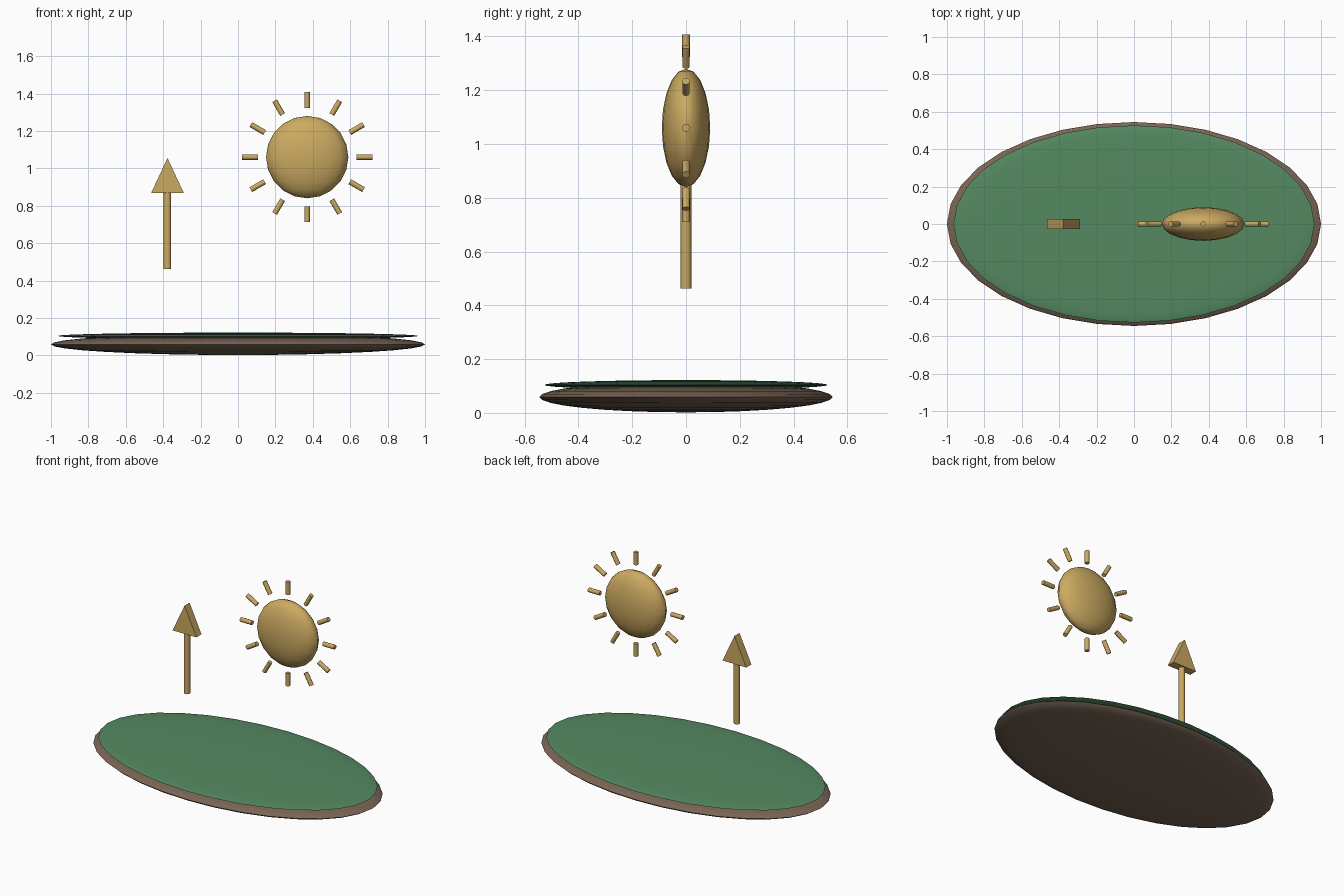
import bpy, bmesh, math
from mathutils import Matrix, Vector

if "Cube" in bpy.data.objects:
    bpy.data.objects.remove(bpy.data.objects["Cube"])


def mat(name, c):
    m = bpy.data.materials.new(name)
    m.diffuse_color = (*c, 1)
    m.use_nodes = True
    m.node_tree.nodes["Principled BSDF"].inputs["Base Color"].default_value = m.diffuse_color
    return m


earth = mat("earth", (0.19, 0.13, 0.09))
grass = mat("grass", (0.09, 0.25, 0.12))
gold = mat("gold", (0.60, 0.40, 0.12))


def finish(ob, name, material, smooth=True):
    ob.name = name
    ob.data.materials.append(material)
    if smooth:
        bpy.ops.object.shade_smooth_by_angle(angle=math.radians(40))
    return ob


def ellipsoid(name, loc, radii, seg, rings, material):
    bpy.ops.mesh.primitive_uv_sphere_add(segments=seg, ring_count=rings, radius=1, location=loc)
    ob = bpy.context.object
    ob.scale = radii
    bpy.ops.object.transform_apply(location=False, rotation=False, scale=True)
    return finish(ob, name, material)


def rod(name, a, b, r, sides, material):
    a, b = Vector(a), Vector(b)
    d = b - a
    bpy.ops.mesh.primitive_cylinder_add(vertices=sides, radius=r, depth=d.length,
                                        location=(a + b) / 2,
                                        rotation=d.to_track_quat('Z', 'Y').to_euler())
    return finish(bpy.context.object, name, material, sides > 8)


# Ground: brown soil lens with a thin grass lens on top
ellipsoid("soil", (0, 0, 0.059), (1.0, 0.545, 0.057), 32, 16, earth)
ellipsoid("grass_top", (0, 0, 0.104), (0.965, 0.527, 0.018), 32, 16, grass)

# Sun: flattened ball and twelve rays
SX, SZ = 0.37, 1.06
ellipsoid("sun_disc", (SX, 0, SZ), (0.22, 0.09, 0.22), 20, 10, gold)
for i in range(12):
    a = math.tau * i / 12
    c, s = math.cos(a), math.sin(a)
    rod("sun_ray", (SX + 0.263 * c, 0, SZ + 0.263 * s),
        (SX + 0.348 * c, 0, SZ + 0.348 * s), 0.0145, 10, gold)

# Arrow: round shaft and triangular prism head
AX = -0.377
rod("arrow_shaft", (AX, 0, 0.462), (AX, 0, 0.87), 0.02, 12, gold)
bm = bmesh.new()
f = bm.faces.new([bm.verts.new((AX + x, -0.027, z))
                  for x, z in ((-0.088, 0.867), (0.088, 0.867), (0, 1.055))])
ext = bmesh.ops.extrude_face_region(bm, geom=[f])
bmesh.ops.translate(bm, vec=(0, 0.054, 0),
                    verts=[v for v in ext["geom"] if isinstance(v, bmesh.types.BMVert)])
bmesh.ops.recalc_face_normals(bm, faces=bm.faces)
me = bpy.data.meshes.new("arrow_head")
bm.to_mesh(me)
bm.free()
head = bpy.data.objects.new("arrow_head", me)
bpy.context.collection.objects.link(head)
finish(head, "arrow_head", gold, False)
